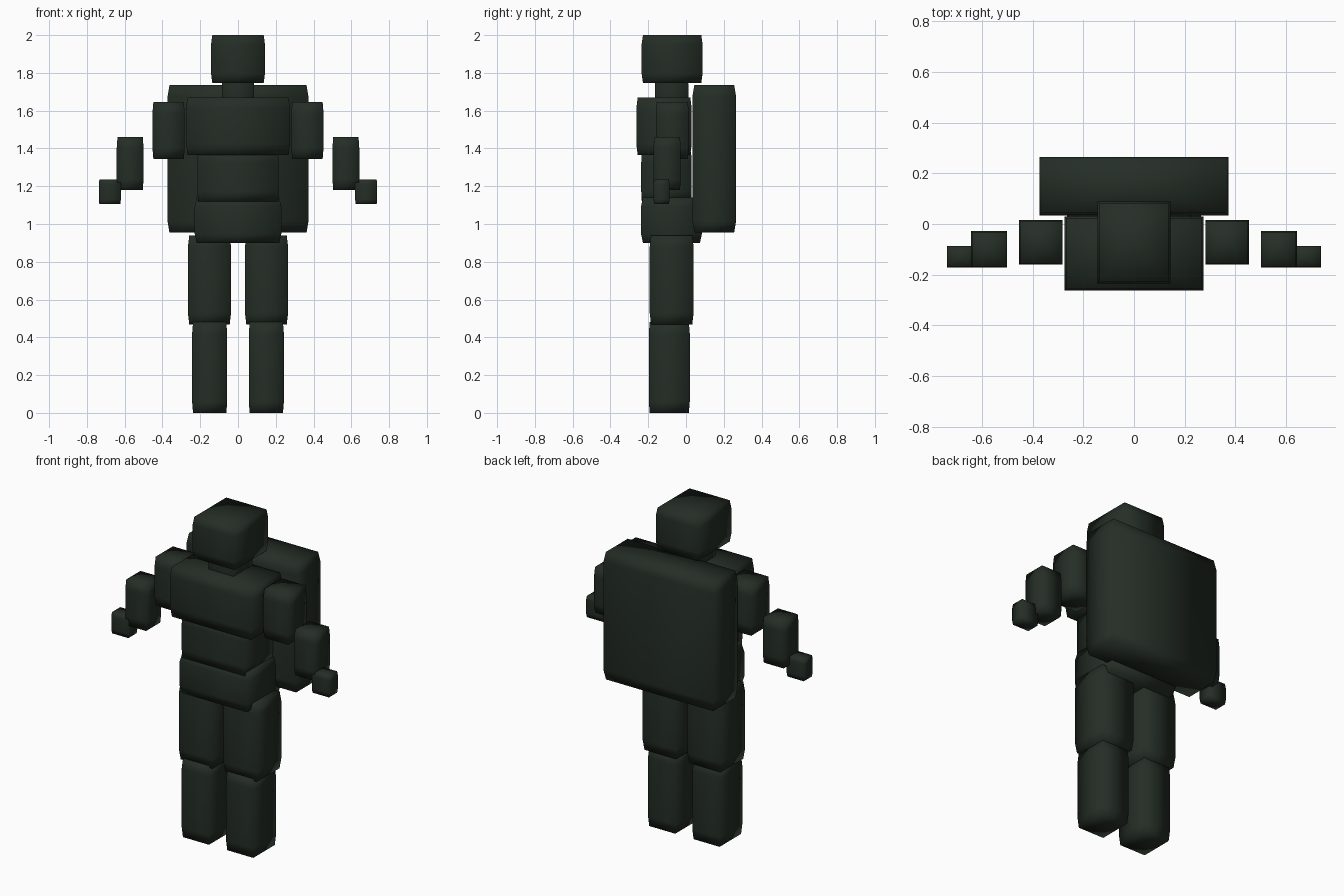
import bpy

if "Cube" in bpy.data.objects:
    bpy.data.objects.remove(bpy.data.objects["Cube"])

mat = bpy.data.materials.new("dark green")
mat.diffuse_color = (0.018, 0.027, 0.019, 1)
mat.use_nodes = True
mat.node_tree.nodes["Principled BSDF"].inputs["Base Color"].default_value = mat.diffuse_color

# One ring of a block: corners and side midpoints
RING = [(-1, -1), (0, -1), (1, -1), (1, 0), (1, 1), (0, 1), (-1, 1), (-1, 0)]


def block(name, x, y, z, inset=0.007):
    """Smooth-shaded block between (min, max) ranges, slightly drawn in at both ends."""
    cx, cy = sum(x) / 2, sum(y) / 2
    hx, hy = (x[1] - x[0]) / 2, (y[1] - y[0]) / 2
    band = min(0.06, (z[1] - z[0]) * 0.2)
    levels = [(z[0], inset), (z[0] + band, 0), (z[1] - band, 0), (z[1], inset)]
    verts = [(cx + u * (hx - d), cy + v * (hy - d), h)
             for h, d in levels for u, v in RING]
    n = len(RING)
    faces = []
    for r in range(len(levels) - 1):
        for i in range(n):
            j = (i + 1) % n
            faces.append((r * n + i, r * n + j, r * n + n + j, r * n + n + i))
    # End caps fan out from a centre point
    low, high = len(verts), len(verts) + 1
    verts += [(cx, cy, z[0]), (cx, cy, z[1])]
    top = (len(levels) - 1) * n
    for i in range(n):
        j = (i + 1) % n
        faces += [(low, j, i), (high, top + i, top + j)]
    mesh = bpy.data.meshes.new(name)
    mesh.from_pydata(verts, [], faces)
    mesh.materials.append(mat)
    mesh.shade_smooth()
    obj = bpy.data.objects.new(name, mesh)
    bpy.context.collection.objects.link(obj)


def pair(name, x, y, z, inset=0.005):
    """The same block on both sides of the body."""
    block("left_" + name, x, y, z, inset)
    block("right_" + name, (-x[1], -x[0]), y, z, inset)


# Head and trunk
block("head", (-0.143, 0.143), (-0.235, 0.088), (1.747, 2.0))
block("neck", (-0.085, 0.085), (-0.165, 0.012), (1.64, 1.77), 0.003)
block("chest", (-0.275, 0.275), (-0.263, 0.03), (1.365, 1.67))
block("abdomen", (-0.215, 0.215), (-0.237, 0.03), (1.12, 1.38), 0.003)
block("pelvis", (-0.229, 0.229), (-0.238, 0.084), (0.90, 1.14), 0.01)
block("backpack", (-0.373, 0.373), (0.034, 0.265), (0.955, 1.735), 0.01)

# Arms
pair("upper_arm", (0.282, 0.453), (-0.16, 0.015), (1.345, 1.645))
pair("forearm", (0.50, 0.642), (-0.172, -0.028), (1.18, 1.46), 0.004)
pair("hand", (0.62, 0.737), (-0.172, -0.087), (1.105, 1.235), 0.003)

# Legs
pair("thigh", (0.037, 0.265), (-0.192, 0.04), (0.468, 0.94), 0.007)
pair("shin", (0.057, 0.243), (-0.197, 0.02), (0.0, 0.48))
